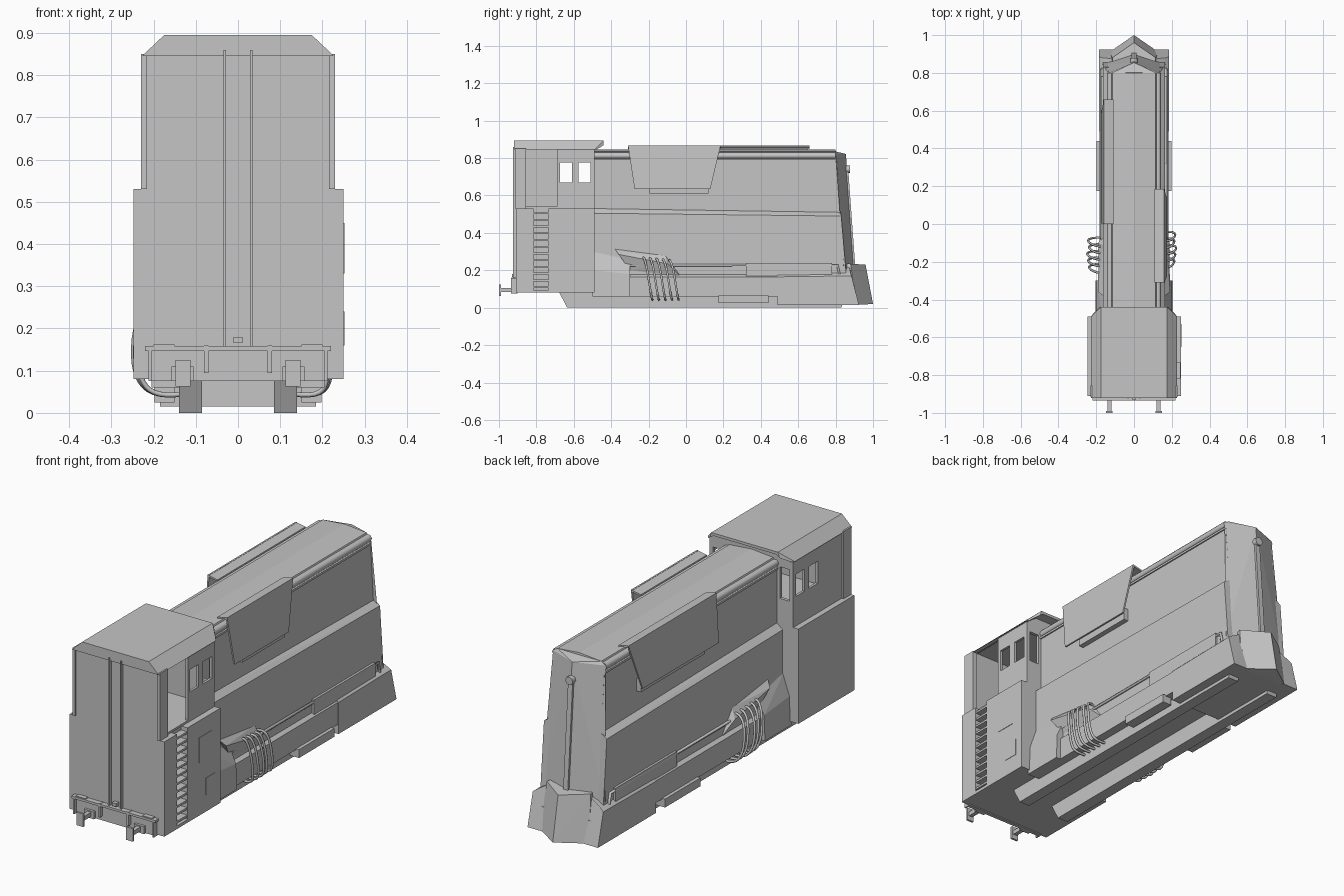
import bpy, bmesh, math
from mathutils import Vector

if "Cube" in bpy.data.objects:
    bpy.data.objects.remove(bpy.data.objects["Cube"])

grey = bpy.data.materials.new("plain grey")
grey.diffuse_color = (0.56, 0.56, 0.56, 1)
grey.use_nodes = True
grey.node_tree.nodes["Principled BSDF"].inputs["Base Color"].default_value = grey.diffuse_color


def finish(name, bm):
    bmesh.ops.recalc_face_normals(bm, faces=bm.faces)
    me = bpy.data.meshes.new(name)
    bm.to_mesh(me)
    bm.free()
    ob = bpy.data.objects.new(name, me)
    bpy.context.collection.objects.link(ob)
    me.materials.append(grey)
    return ob


def box(name, x, y, z):
    return hull(name, [(a, b, c) for a in x for b in y for c in z])


def hull(name, pts):
    bm = bmesh.new()
    for p in pts:
        bm.verts.new(p)
    r = bmesh.ops.convex_hull(bm, input=bm.verts)
    junk = [v for v in r["geom_interior"] if isinstance(v, bmesh.types.BMVert)]
    if junk:
        bmesh.ops.delete(bm, geom=junk, context='VERTS')
    bmesh.ops.dissolve_limit(bm, angle_limit=0.01, verts=bm.verts, edges=bm.edges)
    return finish(name, bm)


def sym(pts):
    return pts + [(-x, y, z) for x, y, z in pts]


def tube(name, pts, r, smooth=False, sides=8):
    cu = bpy.data.curves.new(name, 'CURVE')
    cu.dimensions = '3D'
    cu.bevel_depth = r
    cu.bevel_resolution = max(0, sides // 4 - 1)
    cu.use_fill_caps = True
    cu.resolution_u = 5
    sp = cu.splines.new('NURBS' if smooth else 'POLY')
    sp.points.add(len(pts) - 1)
    for p, q in zip(sp.points, pts):
        p.co = (*q, 1)
    if smooth:
        sp.use_endpoint_u = True
        sp.order_u = 3
    ob = bpy.data.objects.new(name, cu)
    bpy.context.collection.objects.link(ob)
    bpy.context.view_layer.update()
    me = bpy.data.meshes.new_from_object(ob.evaluated_get(bpy.context.evaluated_depsgraph_get()))
    bpy.data.objects.remove(ob)
    me.materials.clear()
    me.materials.append(grey)
    for f in me.polygons:
        f.material_index = 0
        f.use_smooth = len(f.vertices) == 4
    ob = bpy.data.objects.new(name, me)
    bpy.context.collection.objects.link(ob)
    return ob


def cut(ob, cutters):
    for c in cutters:
        c.hide_render = True
        m = ob.modifiers.new("cut", 'BOOLEAN')
        m.operation = 'DIFFERENCE'
        m.solver = 'EXACT'
        m.object = c
        bpy.context.view_layer.objects.active = ob
        bpy.ops.object.modifier_apply(modifier=m.name)
        bpy.data.objects.remove(c)


# cab: lower block with ladder recess on the right
lower = box("cab_lower", (-.247, .25), (-.91, -.49), (.08, .53))
cut(lower, [box("ladder_cutter", (.215, .3), (-.815, -.735), (.095, .6))])
for i in range(12):
    z = .105 + i * .036
    box("ladder_step", (.21, .247), (-.815, -.735), (z, z + .01))
for z0, z1, y0, y1 in ((.33, .45, -.65, -.55), (.16, .24, -.6, -.53)):
    box("cab_hatch", (.249, .252), (y0, y1), (z0, z1))

# cab: hollow upper part with windows, door opening and overhanging roof
upper = hull("cab_upper", sym([(x, y, z) for y in (-.91, -.49)
                               for x, z in ((.22, .53), (.22, .85), (.175, .89))]))
cut(upper, [
    hull("room_cutter", sym([(x, y, z) for y in (-.895, -.505)
                             for x, z in ((.208, .54), (.208, .845), (.17, .875))])),
    box("door_cutter", (.19, .3), (-.855, -.69), (.54, .845)),
    box("window_cutter_a", (-.3, .3), (-.675, -.61), (.67, .775)),
    box("window_cutter_b", (-.3, .3), (-.575, -.51), (.67, .775)),
    box("window_cutter_c", (.15, .2), (-.6, -.4), (.65, .8)),
    box("window_cutter_d", (-.2, -.15), (-.6, -.4), (.65, .8))])
roof = hull("cab_roof", sym([(.175, -.92, .895), (.228, -.92, .845), (.228, -.49, .845),
                             (.175, -.44, .895), (.19, -.44, .848)]))
cut(roof, [hull("roof_cutter", sym([(x, y, z) for y in (-.9, -.3)
                                    for x, z in ((.215, .83), (.215, .848), (.165, .882))]))])
for s in (-1, 1):
    box("cab_front_post", (s * .215, s * .23), (-.915, -.855), (.53, .85))
    box("front_rail", (s * .028, s * .034), (-.925, -.905), (.155, .86))

# long hood: wider lower half, narrower upper half with a flat roof
hull("hood_lower", sym([(.165, -.49, .08), (.165, -.49, .505), (.135, -.49, .53),
                        (.165, .865, .08), (.165, .83, .49), (.135, .83, .51)]))
hull("hood_upper", sym([(.135, -.49, .5), (.135, -.49, .79), (.115, -.49, .835), (0, -.49, .845),
                        (.135, .83, .5), (.135, .805, .79), (.115, .80, .835), (0, .80, .845)]))
for s in (-1, 1):
    tube("roof_edge_roll", [(s * .126, -.49, .813), (s * .126, .80, .813)], .018)
    box("gutter", (s * .13, s * .141), (-.49, .80), (.785, .795))

# nose: two-sided wedge, rib, lamp
hull("nose", sym([(.138, .80, .82), (.115, .80, .835), (.168, .845, .2),
                  (0, .855, .822), (0, .9, .2)]))
hull("nose_rib", sym([(.012, .84, .73), (.012, .868, .73), (.012, .87, .22), (.012, .905, .22)]))
tube("nose_lamp", [(0, .84, .74), (0, .878, .74)], .02, sides=12)

# plough, floor and side blocks at the nose
hull("plough", sym([(0, .96, .23), (0, 1, .02), (.115, .88, .235), (.13, .91, .015),
                    (.1, .8, .235), (.13, .8, .015)]))
box("nose_floor", (-.13, .13), (.49, .9), (.015, .12))
for s in (-1, 1):
    hull("plough_side_block", [(s * x, y, z) for x, y, z in (
        (.185, .49, .015), (.185, .49, .165), (.165, .49, .185), (.08, .49, .185), (.1, .49, .015),
        (.185, .925, .015), (.185, .885, .17), (.165, .88, .185), (.08, .87, .235), (.1, .925, .015))])

# frame, runners and side fittings
hull("frame", sym([(.16, -.66, .1), (.16, -.64, .085), (.16, .85, .085), (.16, .85, .12)]))
for s in (-1, 1):
    hull("skirt", [(s * x, y, z) for y in (-.49, .5) for x, z in
                   ((.14, .06), (.182, .06), (.182, .165), (.16, .18), (.14, .18))])
    hull("runner", [(s * x, y, z) for x in (.085, .14)
                    for y, z in ((-.68, .085), (-.635, 0), (.83, 0), (.86, .085))])
    tube("side_pipe", [(s * .17, -.31, .227), (s * .17, .81, .227), (s * .17, .82, .18)], .007)
    box("side_locker", (s * .15, s * .176), (.32, .78), (.17, .24))
    box("step_board", (s * .15, s * .198), (.175, .44), (.025, .065))
    hull("front_side_box", [(s * x, y, z) for x, y, z in (
        (.14, -.5, .06), (.205, -.5, .06), (.2, -.5, .2), (.165, -.5, .3),
        (.14, -.3, .06), (.205, -.3, .06), (.2, -.3, .18), (.165, -.3, .255))])
    # cover over the cable bundle
    hull("cable_cover", [(s * x, y, z) for x, y, z in (
        (.15, -.38, .315), (.163, -.38, .315), (.19, -.36, .285), (.15, -.11, .28), (.163, -.11, .28),
        (.188, -.1, .235), (.165, -.03, .17), (.15, -.03, .17), (.165, -.3, .2), (.15, -.3, .2))])
    # hanging cables
    for i in range(5):
        y = -.2 + i * .035 - (.03 if s < 0 else 0)
        o = .215 + .005 * (i % 3) + (.025 if s < 0 else 0)
        tube("cable", [(s * .16, y - .03, .25), (s * .19, y - .03, .285 - i * .006),
                       (s * (o - .005), y - .01, .22), (s * o, y + .01, .09),
                       (s * .195, y + .02, .035), (s * .13, y + .02, .045)], .006, True)

# side shields, staggered left and right, with a flap folded in over the roof
for s, top, bot, zb in ((1, (-.31, .185), (-.275, .13), .635), (-1, (0, .66), (.005, .575), .635)):
    hull("side_shield", [(s * (x + d), y, z) for d in (0, .008)
                         for ys, z, x in ((top, .866, .152), (bot, zb, .168)) for y in ys])
    hull("shield_flap", [(s * x, y, z) for y in top for x, z in
                         ((.158, .866), (.158, .858), (.108, .856), (.108, .848))])
    box("shield_bracket", (s * .13, s * .16), (bot[0] + .08, bot[1] - .01), (.61, .67))

# front buffer beam and couplers
box("buffer_beam", (-.22, .22), (-.935, -.905), (.147, .158))
box("beam_plate", (-.21, .21), (-.918, -.9), (.075, .15))
box("centre_catch", (-.011, .011), (-.93, -.905), (.165, .18))
for s in (-1, 1):
    box("beam_bracket", (s * .07, s * .08), (-.935, -.905), (.095, .16))
    box("beam_end", (s * .205, s * .212), (-.935, -.905), (.075, .15))
    box("beam_pad", (s * .15, s * .2), (-.932, -.908), (.155, .162))
    box("coupler_arm", (s * .12, s * .14), (-.998, -.9), (.085, .105))
    box("coupler_head", (s * .113, s * .148), (-1.0, -.99), (.063, .125))
    box("coupler_mount", (s * .105, s * .158), (-.93, -.905), (.075, .11))
